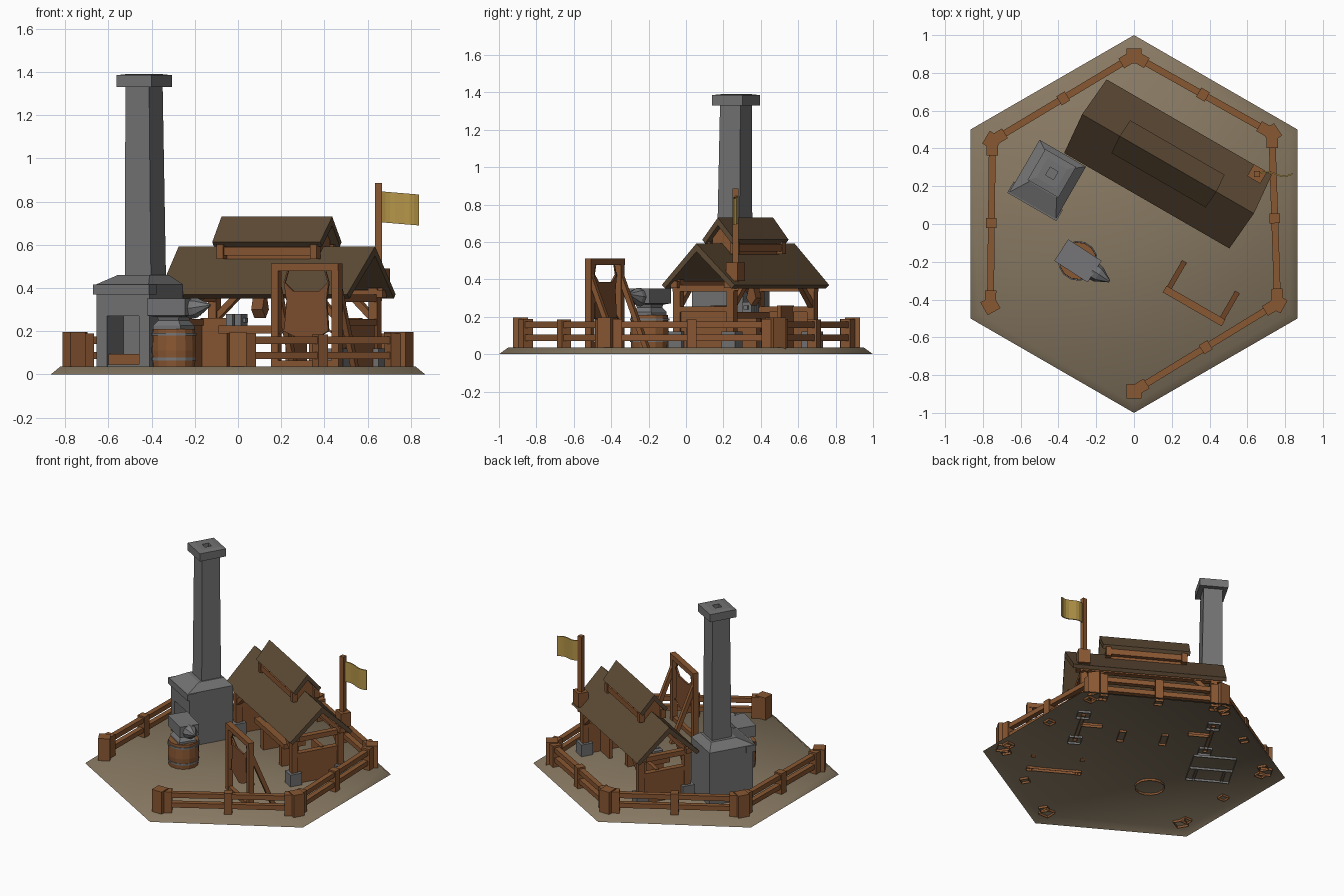
import bpy, bmesh, math
from mathutils import Matrix, Vector

if "Cube" in bpy.data.objects:
    bpy.data.objects.remove(bpy.data.objects["Cube"])


def material(name, rgb):
    m = bpy.data.materials.new(name)
    m.diffuse_color = (*rgb, 1)
    m.use_nodes = True
    m.node_tree.nodes["Principled BSDF"].inputs["Base Color"].default_value = m.diffuse_color
    return m


DIRT = material("dirt", (0.245, 0.19, 0.122))
WOOD = material("wood", (0.25, 0.095, 0.032))
ROOF = material("roof_shingle", (0.108, 0.068, 0.035))
STONE = material("grey_stone", (0.17, 0.17, 0.17))
IRON = material("iron", (0.18, 0.182, 0.188))
CLOTH = material("yellow_cloth", (0.46, 0.3, 0.065))
LEATHER = material("leather", (0.21, 0.08, 0.03))


def frame(x, y, deg=-30):
    return Matrix.Translation((x, y, 0)) @ Matrix.Rotation(math.radians(deg), 4, 'Z')


def finish(name, bm, mat, F=Matrix(), smooth=False):
    bmesh.ops.recalc_face_normals(bm, faces=bm.faces)
    # parts sunk into the ground shell are open underneath
    sunk = [f for f in bm.faces if all(v.co.z < 0.025 for v in f.verts)]
    bmesh.ops.delete(bm, geom=sunk, context='FACES')
    for f in bm.faces:
        f.smooth = smooth
    me = bpy.data.meshes.new(name)
    bm.to_mesh(me)
    bm.free()
    me.materials.append(mat)
    ob = bpy.data.objects.new(name, me)
    ob.matrix_world = F
    bpy.context.collection.objects.link(ob)
    return ob


def boxes(name, mat, spans, F=Matrix(), beams=()):
    """spans: (x0,x1,y0,y1,z0,z1) boxes; beams: (start, end, thickness) sloped bars."""
    bm = bmesh.new()
    for x0, x1, y0, y1, z0, z1 in spans:
        M = Matrix.Translation(((x0 + x1) / 2, (y0 + y1) / 2, (z0 + z1) / 2))
        bmesh.ops.create_cube(bm, size=1, matrix=M @ Matrix.Diagonal((x1 - x0, y1 - y0, z1 - z0, 1)))
    for a, b, t in beams:
        a, b = Vector(a), Vector(b)
        R = (b - a).to_track_quat('X', 'Z').to_matrix().to_4x4()
        M = Matrix.Translation((a + b) / 2) @ R
        bmesh.ops.create_cube(bm, size=1, matrix=M @ Matrix.Diagonal(((b - a).length, t, t, 1)))
    return finish(name, bm, mat, F)


def loft(name, mat, rings, F=Matrix(), smooth=False):
    """Skin a row of equal-length point rings and cap both ends."""
    bm = bmesh.new()
    vs = [[bm.verts.new(p) for p in r] for r in rings]
    n = len(rings[0])
    for a, b in zip(vs, vs[1:]):
        for i in range(n):
            bm.faces.new((a[i], a[(i + 1) % n], b[(i + 1) % n], b[i]))
    bm.faces.new(vs[0])
    bm.faces.new(vs[-1])
    return finish(name, bm, mat, F, smooth)


def prism(name, mat, prof, half, F, bulge=0):
    """Profile (y, z) run along x; bulge pushes the middle of each end outward."""
    w = max(y for y, z in prof)
    return loft(name, mat, [[(s * (half + bulge * (1 - abs(y) / w)), y, z) for y, z in prof] for s in (-1, 1)], F)


def rect(hx, hy, z, cx=0, cy=0):
    return [(cx - hx, cy - hy, z), (cx + hx, cy - hy, z), (cx + hx, cy + hy, z), (cx - hx, cy + hy, z)]


def ngon(r, z, n, start=0):
    return [(r * math.cos(start + i * math.tau / n), r * math.sin(start + i * math.tau / n), z) for i in range(n)]


# hexagonal ground shell, open underneath
loft("ground", DIRT, [ngon(1, 0, 6, math.pi / 2), ngon(0.95, 0.036, 6, math.pi / 2)], smooth=True)

# fence: corner clusters, rails and middle posts, open on the front left
corners = [(-0.76, -0.43), (-0.75, 0.44), (0, 0.89), (0.73, 0.48), (0.76, -0.42), (0, -0.885)]
for i, (x, y) in enumerate(corners):
    boxes(f"corner_post_{i}", WOOD, [(-.039, .039, -.039, .039, .02, .195)],
          frame(x, y, math.degrees(math.atan2(y, x))))
for i, (a, b) in enumerate(zip(corners, corners[1:])):
    a, b = Vector(a), Vector(b)
    L, mid, d = (b - a).length, (a + b) / 2, b - a
    spans = [(-.026, .026, -.028, .028, .02, .185)]
    spans += [(-L / 2, L / 2, -.018, .018, z, z + .034) for z in (.07, .14)]
    spans += [(s * (L / 2 - .052) - .026, s * (L / 2 - .052) + .026, -.03, .03, .02, .188) for s in (-1, 1)]
    boxes(f"fence_{i}", WOOD, spans, frame(*mid, math.degrees(math.atan2(d.y, d.x))))

# shed
S = frame(0.18, 0.318)
U, V = 0.43, 0.165
posts, feet, braces = [], [], []
for su in (-1, 1):
    for sv in (-1, 1):
        u, v = su * U, sv * V
        posts.append((u - .022, u + .022, v - .022, v + .022, .1, .4))
        feet.append((u - .042, u + .042, v - .042, v + .042, .02, .12))
        braces.append(((u, v, .25), (u - su * .13, v, .37), .03))
boxes("shed_post", WOOD, posts, S, braces)
boxes("post_foot", STONE, feet, S)
boxes("shed_top_beam", WOOD,
      [(-.48, .48, s * V - .02, s * V + .02, .355, .39) for s in (-1, 1)]
      + [(s * U - .02, s * U + .02, -.19, .19, .335, .37) for s in (-1, 1)], S)
boxes("shed_end_wall", WOOD,
      [(s * U - .012, s * U + .012, -V, V, .02, .23) for s in (-1, 1)]
      + [(s * U - .02, s * U + .02, -V, V, .225, .255) for s in (-1, 1)]
      + [(s * .355 - .07, s * .355 + .07, .03, .055, .02, .26) for s in (-1, 1)], S)
prism("shed_roof", ROOF, [(-.225, .37), (0, .592), (.225, .37), (.205, .352), (0, .548), (-.205, .352)], .505, S, .02)

# roof vent
prism("vent_body", WOOD, [(-.06, .53), (-.06, .62), (0, .695), (.06, .62), (.06, .53)], .25, S)
boxes("vent_sill", WOOD, [(-.26, .26, s * .075 - .014, s * .075 + .014, .55, .59) for s in (-1, 1)]
      + [(su * .25 - .018, su * .25 + .018, s * .078 - .018, s * .078 + .018, .535, .6)
         for s in (-1, 1) for su in (-1, 1)], S)
prism("vent_roof", ROOF, [(-.1, .612), (0, .73), (.1, .612), (.082, .592), (0, .688), (-.082, .592)], .288, S, .008)

# workbench with vise and a hanging ham
boxes("workbench", WOOD, [(-.23, .23, -.14, .015, .19, .225)]
      + [(s * .14 - .022, s * .14 + .022, -.125, 0, .02, .2) for s in (-1, 1)], S)
boxes("vise", IRON, [(-.215, -.18, -.1, -.04, .225, .28), (-.17, -.135, -.1, -.04, .225, .28),
                     (-.225, -.12, -.082, -.058, .24, .26)], S)
prism("hanging_ham", LEATHER, [(-.01, .37), (.01, .37), (.03, .3), (.0, .26), (-.03, .3)], .03,
      S @ Matrix.Translation((-.09, 0, 0)))

# furnace body with open hearth; only the front has a projecting lip
G = frame(-0.457, 0.236)
boxes("furnace_body", STONE, [(-.142, .142, 0, .16, .02, .4), (-.142, -.085, -.152, 0, .02, .4),
                              (.085, .142, -.152, 0, .02, .4), (-.085, .085, -.152, 0, .27, .4),
                              (-.1, .1, -.148, 0, .02, .045)], G)
boxes("hearth_wood", WOOD, [(-.085, .085, -.14, -.02, .04, .095)], G)
boxes("furnace_lip", STONE, [(-.15, .15, -.168, -.1, .37, .415)], G)
loft("furnace_hood", STONE, [rect(.142, .16, .395), rect(.142, .16, .415), rect(.085, .09, .46, .005, .03)], G)

# chimney with hollow cap
C = frame(-0.435, 0.268)
loft("chimney", STONE, [rect(.07, .07, .43, .01, -.005), rect(.063, .063, 1.34)], C)
loft("chimney_cap", STONE, [rect(.094, .094, 1.33), rect(.094, .094, 1.385), rect(.06, .06, 1.39),
                            rect(.024, .024, 1.39), rect(.024, .024, 1.345)], C)

# barrel with hoops
B = frame(-0.297, -0.195, -33)
loft("barrel", WOOD, [ngon(r, z, 14) for r, z in ((.097, .02), (.104, .11), (.099, .21))], B)
for i, (r, z) in enumerate(((.104, .065), (.106, .18))):
    loft(f"barrel_hoop_{i}", IRON, [ngon(r, z, 14), ngon(r, z + .012, 14)], B)

# anvil: foot, waist, block and horn
loft("anvil", IRON, [rect(.075, .06, .205), rect(.075, .06, .225), rect(.055, .045, .25),
                     rect(.06, .05, .265), rect(.105, .068, .272), rect(.105, .068, .35)], B)
loft("anvil_horn", IRON, [[(x, r * math.cos(a), z + r * math.sin(a)) for a in
                           [k * math.tau / 8 for k in range(8)]]
                          for x, r, z in ((.09, .05, .305), (.13, .045, .308), (.2, .006, .32))], B)

# tanning rack with stretched hide
R = frame(0.318, -0.434)
boxes("rack_frame", WOOD, [(s * .162 - .018, s * .162 + .018, -.018, .018, .02, .5) for s in (-1, 1)]
      + [(-.18, .18, -.02, .02, .478, .512), (-.16, .16, -.014, .014, .02, .065)], R,
      [((s * .162, 0, .43), (s * .162, .165, .03), .028) for s in (-1, 1)])
hide = [(-.12, .43), (-.07, .385), (.07, .385), (.12, .43), (.108, .34), (.118, .2),
        (.06, .17), (0, .15), (-.06, .175), (-.118, .2), (-.105, .34)]
loft("hide", LEATHER, [[(x, y, z) for x, z in hide] for y in (-.006, .006)], R)
boxes("hide_cord", LEATHER, [], R, [((s * .117, 0, .425), (s * .098, 0, .485), .007) for s in (-1, 1)]
      + [((s * .112, 0, .21), (s * .155, 0, .18), .007) for s in (-1, 1)])

# flag on a pole
P = frame(0.65, 0.265, 0)
boxes("flag_pole", WOOD, [(-.016, .016, -.016, .016, .34, .885)], P)
boxes("pole_bracket", WOOD, [(-.04, .04, -.036, .036, .39, .49)], frame(0.652, 0.265))
N = 8
xs = [.01 + .178 * i / N for i in range(N + 1)]
loft("flag", CLOTH, [[(x, y + .012 * math.sin(i * math.tau / N), z - .015 * x / .18)
                      for y, z in ((-.004, .705), (.004, .705), (.004, .848), (-.004, .848))]
                     for i, x in enumerate(xs)], P)
